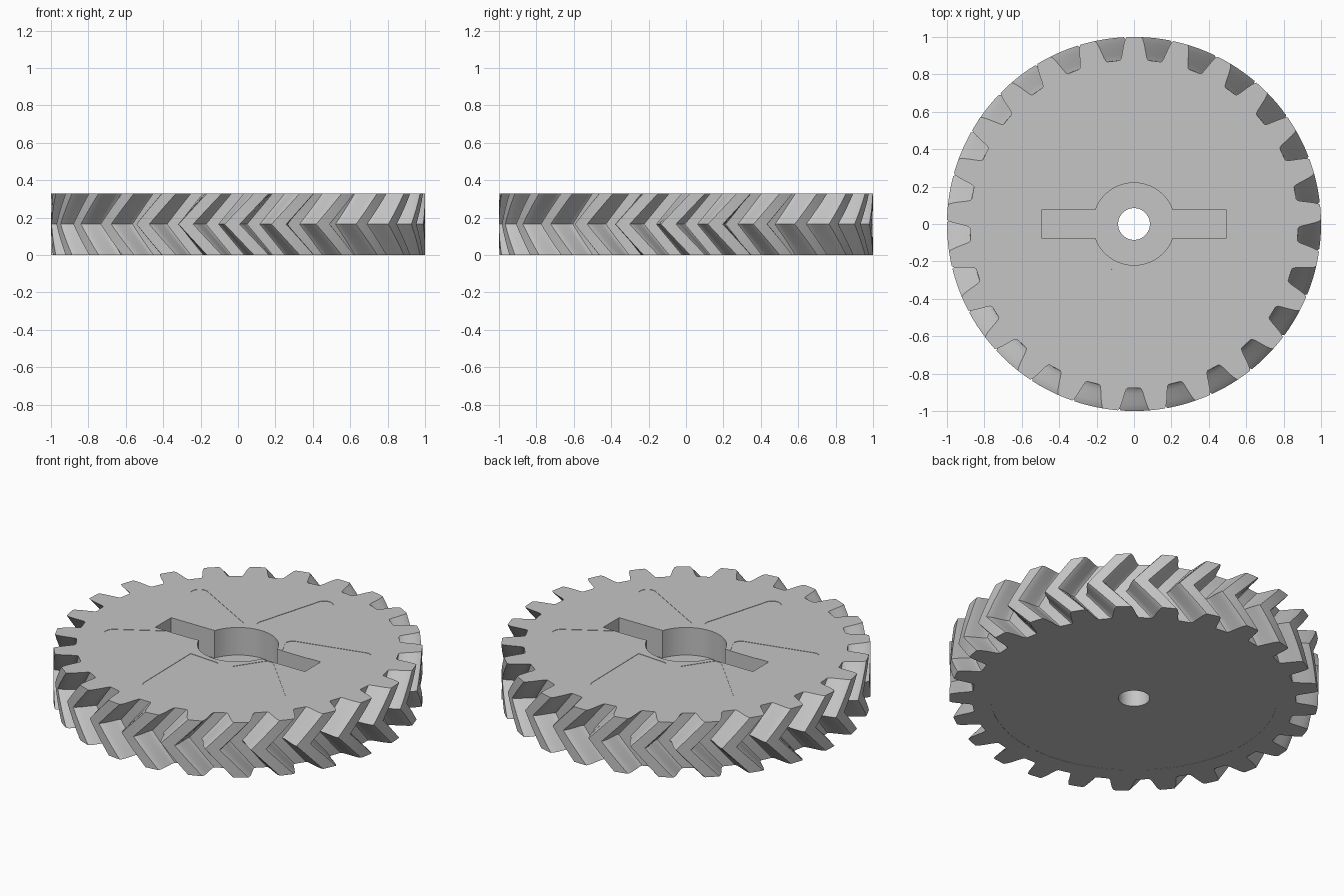
import bpy, bmesh
from math import pi, cos, sin, radians
from mathutils import Matrix, Vector

if "Cube" in bpy.data.objects:
    bpy.data.objects.remove(bpy.data.objects["Cube"], do_unlink=True)

TEETH = 25
HEIGHT = 0.33
TWIST = radians(9.0)
STEPS = 8
PITCH = 2 * pi / TEETH
GROOVE = 0.002

steel = bpy.data.materials.new("grey")
steel.use_nodes = True
GREY = (0.56, 0.56, 0.56, 1)
steel.diffuse_color = GREY
steel.node_tree.nodes["Principled BSDF"].inputs["Base Color"].default_value = GREY


def link(name, bm):
    bmesh.ops.recalc_face_normals(bm, faces=bm.faces)
    mesh = bpy.data.meshes.new(name)
    bm.to_mesh(mesh)
    bm.free()
    mesh.materials.append(steel)
    obj = bpy.data.objects.new(name, mesh)
    bpy.context.collection.objects.link(obj)
    return obj


def loft(bm, rings):
    """Closed solid through a stack of matching outlines."""
    loops = [[bm.verts.new(p) for p in ring] for ring in rings]
    for low, high in zip(loops, loops[1:]):
        for i in range(len(low)):
            j = (i + 1) % len(low)
            bm.faces.new((low[i], low[j], high[j], high[i]))
    bm.faces.new(loops[0][::-1])
    bm.faces.new(loops[-1])


def prism(name, outlines, z0, z1):
    bm = bmesh.new()
    for outline in outlines:
        loft(bm, [[(x, y, z) for x, y in outline] for z in (z0, z1)])
    return link(name, bm)


def arc(cx, cy, r, a0, a1, n):
    return [(cx + r * cos(radians(a0 + (a1 - a0) * i / n)),
             cy + r * sin(radians(a0 + (a1 - a0) * i / n))) for i in range(n + 1)]


def circle(r, n):
    return arc(0, 0, r, 0, 360, n)[:-1]


# Tooth flank: radius and half angle of the tooth
flank = [(0.878, 0.087), (0.886, 0.079), (0.905, 0.072), (0.935, 0.064),
         (0.965, 0.056), (0.988, 0.048), (1.0, 0.040)]
tooth = [(r, -a) for r, a in flank] + [(1.0, 0)] + [(r, a) for r, a in reversed(flank)]

# Herringbone body: the outline turns up to mid height, then turns back
rings = []
for s in range(STEPS + 1):
    t = s / STEPS
    turn = -TWIST * (1 - abs(2 * t - 1)) - pi / 2
    rings.append([(r * cos(a + turn + (k + 0.5) * PITCH),
                   r * sin(a + turn + (k + 0.5) * PITCH), t * HEIGHT)
                  for k in range(TEETH) for r, a in tooth])
bm = bmesh.new()
loft(bm, rings)
gear = link("herringbone_gear", bm)

# Hub pocket with two straight arms, as one outline
half = arc(0, 0, 0.22, 20, 160, 24)
pocket = [(0.495, 0.075)] + half + [(-0.495, 0.075)]
pocket += [(-x, -y) for x, y in pocket]

# Six tapered spoke recesses
wedge = (arc(0.09, 0.687, 0.049, 0, 165, 10)
         + arc(-0.03, 0.295, 0.042, 165, 262, 8) + [(0.145, 0.24)])
wedges = []
for k in range(6):
    rot = Matrix.Rotation(k * pi / 3, 2)
    wedges.append([tuple(rot @ Vector(p)) for p in wedge])

cutters = [
    prism("hub_pocket_cutter", [pocket], HEIGHT / 2, HEIGHT + 0.1),
    prism("shaft_hole_cutter", [circle(0.085, 48)], -0.1, HEIGHT + 0.1),
    prism("spoke_recess_cutter", wedges, HEIGHT - GROOVE, HEIGHT + 0.1),
    prism("underside_recess_cutter", [circle(0.777, 96)], -0.1, GROOVE / 2),
]

# Cut the openings and discard the cutters
bpy.context.view_layer.objects.active = gear
for cutter in cutters:
    cutter.hide_render = True
    mod = gear.modifiers.new(cutter.name, 'BOOLEAN')
    mod.operation = 'DIFFERENCE'
    mod.solver = 'EXACT'
    mod.object = cutter
    bpy.ops.object.modifier_apply(modifier=mod.name)
    bpy.data.objects.remove(cutter, do_unlink=True)

bpy.ops.object.select_all(action='DESELECT')
gear.select_set(True)
bpy.ops.object.shade_smooth_by_angle(angle=radians(25))
